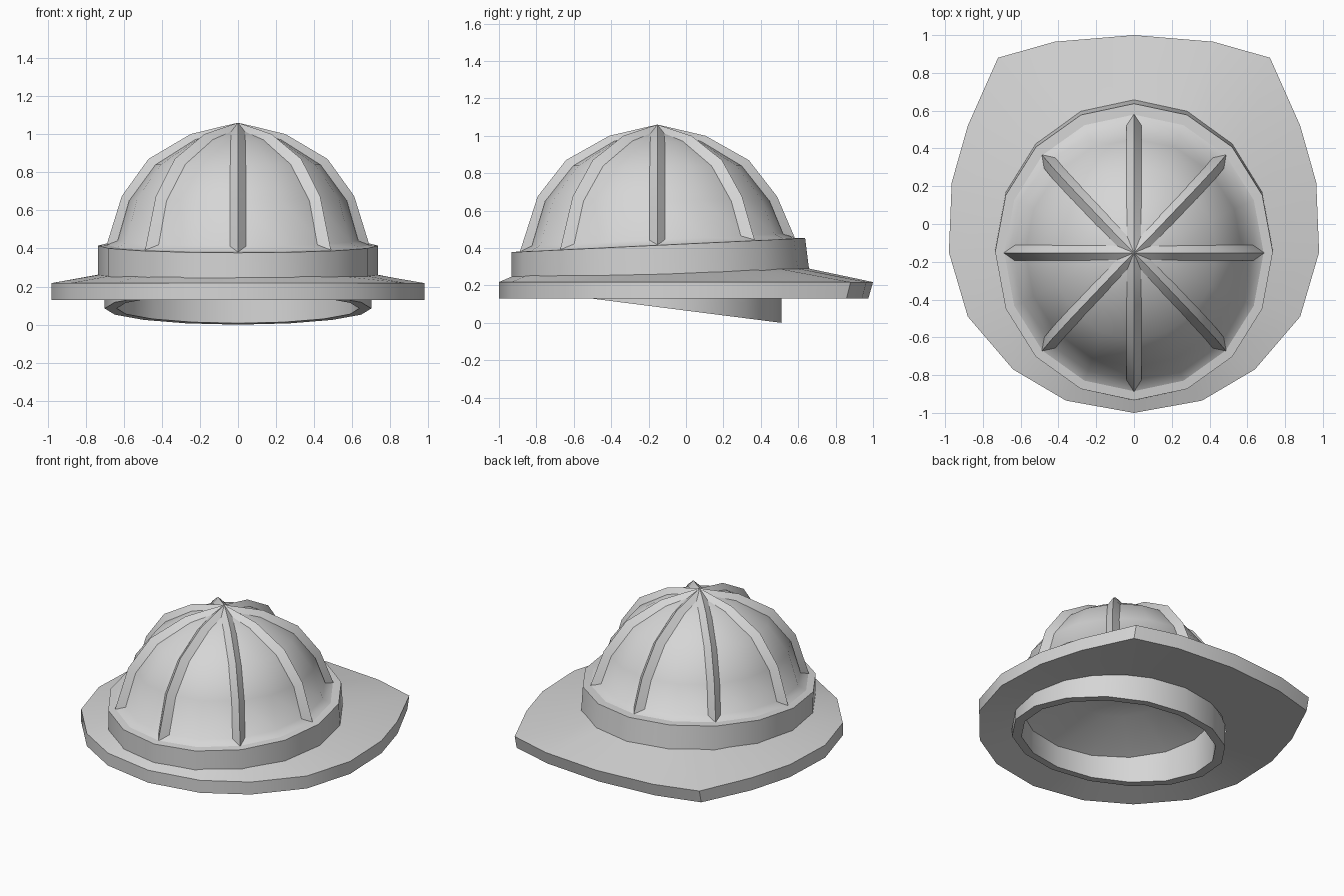
import bpy, bmesh, math
from math import sin, cos, pi

cube = bpy.data.objects.get("Cube")
if cube:
    bpy.data.objects.remove(cube)

CY = -0.153   # centre of the dome along y
SIDES = 16

grey = bpy.data.materials.new("light_grey")
grey.use_nodes = True
GREY = (0.67, 0.67, 0.67, 1)
grey.diffuse_color = GREY
grey.node_tree.nodes["Principled BSDF"].inputs["Base Color"].default_value = GREY


def ring(rx, ry, z, tilt=0.0, cy=CY):
    """Elliptical ring whose height follows a plane tilted along y."""
    pts = []
    for i in range(SIDES):
        a = 2 * pi * i / SIDES
        y = ry * cos(a)
        pts.append((rx * sin(a), cy + y, z + tilt * y))
    return pts


def loft(name, rings, tip=None, closed=False, angle=38):
    """Skin a stack of rings, ending in a tip point or joining back to the first."""
    bm = bmesh.new()
    loops = [[bm.verts.new(p) for p in r] for r in rings]
    pairs = list(zip(loops, loops[1:]))
    if closed:
        pairs.append((loops[-1], loops[0]))
    for a, b in pairs:
        n = len(a)
        for i in range(n):
            j = (i + 1) % n
            bm.faces.new((a[i], b[i], b[j], a[j]))
    if tip:
        t = bm.verts.new(tip)
        top = loops[-1]
        for i in range(len(top)):
            bm.faces.new((top[i], t, top[(i + 1) % len(top)]))
    finish(name, bm, angle)


def finish(name, bm, angle):
    bmesh.ops.recalc_face_normals(bm, faces=bm.faces)
    mesh = bpy.data.meshes.new(name)
    bm.to_mesh(mesh)
    bm.free()
    mesh.materials.append(grey)
    obj = bpy.data.objects.new(name, mesh)
    bpy.context.collection.objects.link(obj)
    bpy.ops.object.select_all(action='DESELECT')
    obj.select_set(True)
    bpy.context.view_layer.objects.active = obj
    bpy.ops.object.shade_smooth_by_angle(angle=math.radians(angle))


# Brim: half outline from back to front, mirrored; the underside rises inward
half = [(0, 1), (.42, .965), (.72, .88), (.88, .52), (.965, .22), (.98, -.15),
        (.88, -.49), (.64, -.77), (.36, -.935), (0, -1)]
outline = half + [(-x, y) for x, y in half[-2:0:-1]]


def brim_hole(rx, ry, cy, z, rise=0.0):
    pts = []
    for x, y in outline:
        a = math.atan2(x, y - CY)
        py = cy + ry * cos(a)
        pts.append((rx * sin(a), py, z + rise * max(0, py + .3)))
    return pts


loft("brim", [
    brim_hole(.70, .665, CY, .185),
    [(x, y * .975 if y > .6 else y, .13) for x, y in outline],
    [(x, y, .218) for x, y in outline],
    brim_hole(.71, .77, -.137, .258, .04),
], closed=True)

# Band around the crown with a narrow, nearly flat lip
loft("band", [
    ring(.735, .797, .25, .026, -.137),
    ring(.735, .785, .415, .048, -.148),
    ring(.685, .732, .418, .048),
])

# Dome profile as (radius, height, y stretch), flared out at the foot
DOME = [(.635, .445, 1.065), (.575, .655, 1.05), (.44, .84, 1.04),
        (.235, .97, 1.03), (.10, 1.012, 1)]
loft("dome", [ring(.69, .735, .416, .048)]
     + [ring(r, r * s, z, .048 if k == 0 else 0)
        for k, (r, z, s) in enumerate(DOME)], tip=(0, CY, 1.03), angle=65)

# Headband with a tilted lower edge, an inner wall and a shallow ceiling
loft("headband", [
    ring(.70, .663, .20),
    ring(.70, .663, .085, -.128),
    ring(.637, .605, .085, -.128),
    ring(.637, .605, .335, .03),
    ring(.32, .31, .45, .015),
], tip=(0, CY, .50))

# Ridged ribs running from the lip to the crown
RIDGE = [(.69, .418, 1.065), (.61, .675, 1.05), (.47, .87, 1.04),
         (.25, 1.0, 1.03), (.10, 1.037, 1)]
HALF_WIDTH = .041
for k in range(8):
    a = k * pi / 4
    dx, dy = sin(a), cos(a)
    bm = bmesh.new()

    def vert(r, z, s, side, tilt):
        y = r * s * dy
        return bm.verts.new((r * dx + side * dy, CY + y - side * dx, z + tilt * y))

    rows = []
    for i, ((r, z, s), crest) in enumerate(zip(DOME, RIDGE)):
        tilt = .05 if i == 0 else 0
        rows.append([vert(r - .004, z - .004, s, -HALF_WIDTH, tilt),
                     vert(*crest, 0, tilt),
                     vert(r - .004, z - .004, s, HALF_WIDTH, tilt)])
    apex = bm.verts.new((0, CY, 1.06))
    for lo, hi in zip(rows, rows[1:]):
        for i in range(2):
            bm.faces.new((lo[i], lo[i + 1], hi[i + 1], hi[i]))
    bm.faces.new(rows[0])
    for i in range(2):
        bm.faces.new((rows[-1][i], rows[-1][i + 1], apex))
    finish(f"rib_{k + 1}", bm, 38)
